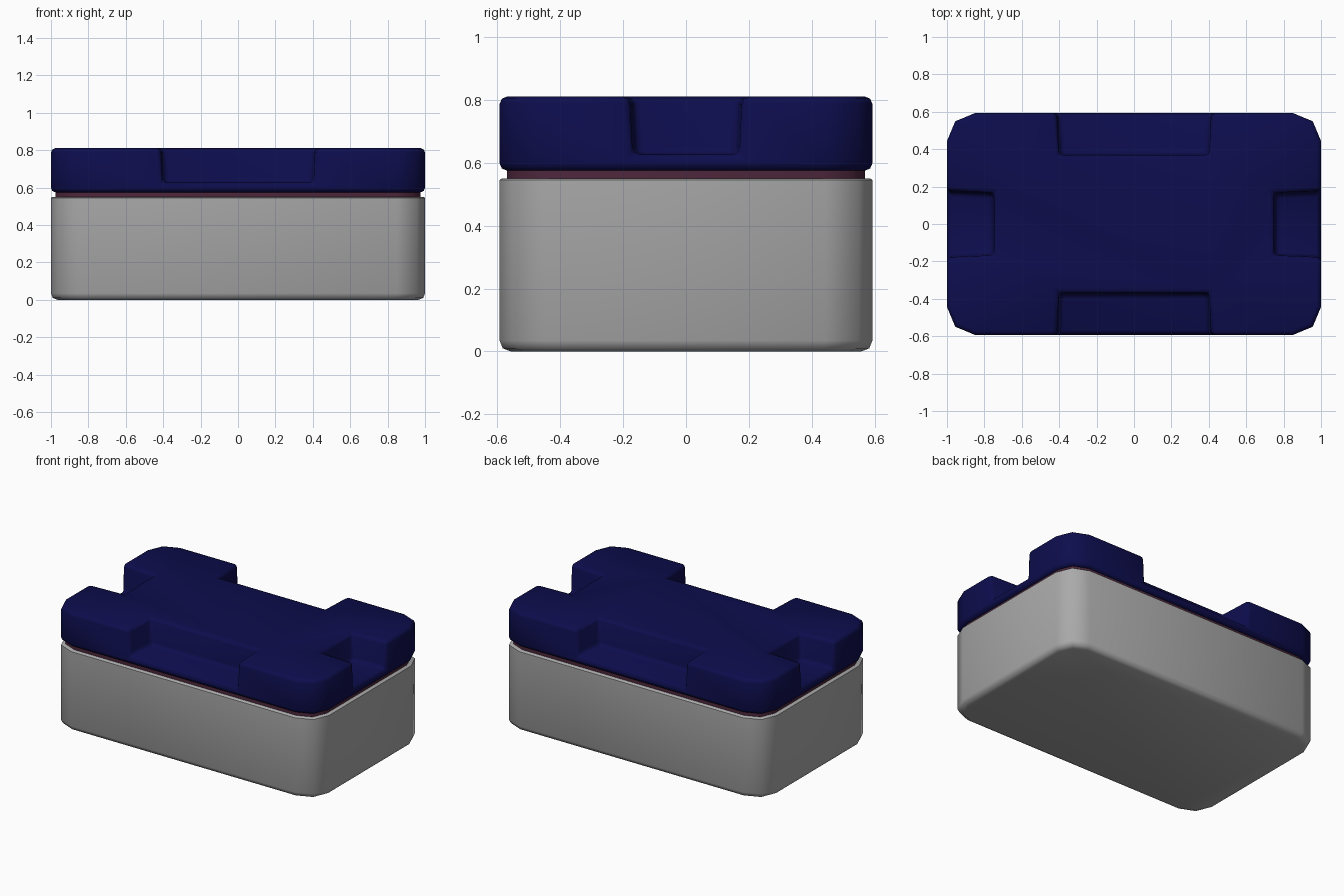
import bpy, bmesh, math

if "Cube" in bpy.data.objects:
    bpy.data.objects.remove(bpy.data.objects["Cube"])


def material(name, color):
    m = bpy.data.materials.new(name)
    m.diffuse_color = (*color, 1)
    m.use_nodes = True
    m.node_tree.nodes["Principled BSDF"].inputs["Base Color"].default_value = m.diffuse_color
    return m


GREY = material("light grey", (0.40, 0.40, 0.40))
NAVY = material("navy blue", (0.004, 0.004, 0.075))
MAROON = material("dark maroon", (0.075, 0.02, 0.045))


def outline(inset):
    """Rounded rectangle with two segments per corner."""
    hx, hy, r = 1 - inset, 0.593 - inset, 0.15 - inset * 0.6
    pts = []
    for q, (sx, sy) in enumerate([(1, 1), (-1, 1), (-1, -1), (1, -1)]):
        for k in range(3):
            a = math.radians(90 * q + 45 * k)
            pts.append((sx * (hx - r) + r * math.cos(a),
                        sy * (hy - r) + r * math.sin(a)))
    return pts


def loft(name, levels, mat):
    """Stack outlines given as (inset, z) and cap both ends."""
    bm = bmesh.new()
    rings = [[bm.verts.new((x, y, z)) for x, y in outline(i)] for i, z in levels]
    n = len(rings[0])
    for a, b in zip(rings, rings[1:]):
        for k in range(n):
            j = (k + 1) % n
            bm.faces.new((a[k], a[j], b[j], b[k]))
    bm.faces.new(rings[0][::-1])
    bm.faces.new(rings[-1])
    return finish(name, bm, mat)


def finish(name, bm, mat):
    bmesh.ops.recalc_face_normals(bm, faces=bm.faces)
    me = bpy.data.meshes.new(name)
    bm.to_mesh(me)
    bm.free()
    me.materials.append(mat)
    ob = bpy.data.objects.new(name, me)
    bpy.context.collection.objects.link(ob)
    return ob


def notch_cutter(name, angle, half, inner, outer, floor):
    """Tapered block pointing along -y, turned about z."""
    bm = bmesh.new()
    bmesh.ops.create_cube(bm, size=2)
    for v in bm.verts:
        out, up = v.co.y < 0, v.co.z > 0
        w = half + (0.015 if out else 0) + (0.012 if up else 0)
        y = -outer if out else -inner + (0.012 if up else 0)
        v.co = (math.copysign(w, v.co.x), y, 0.9 if up else floor)
    ob = finish(name, bm, NAVY)
    ob.rotation_euler.z = math.radians(angle)
    ob.hide_render = True
    ob.hide_viewport = True
    return ob


def shade(ob, degrees):
    bpy.ops.object.select_all(action='DESELECT')
    bpy.context.view_layer.objects.active = ob
    ob.select_set(True)
    bpy.ops.object.shade_smooth_by_angle(angle=math.radians(degrees))


# Lower box with a softened bottom edge
base = loft("base_box", [(0.036, 0), (0.010, 0.010), (0, 0.035),
                         (0, 0.545), (0.006, 0.55)], GREY)
shade(base, 50)

# Recessed seal between box and lid
seal = loft("seal", [(0.024, 0.545), (0.024, 0.58)], MAROON)
shade(seal, 50)

# Lid, notched on all four sides, then all hard edges rounded
lid = loft("lid", [(0, 0.575), (0, 0.811)], NAVY)
for side, angle, half, inner, outer in (("front", 0, 0.395, 0.375, 0.7),
                                        ("right", 90, 0.160, 0.755, 1.1),
                                        ("back", 180, 0.395, 0.375, 0.7),
                                        ("left", 270, 0.160, 0.755, 1.1)):
    cut = lid.modifiers.new(side, 'BOOLEAN')
    cut.operation = 'DIFFERENCE'
    cut.solver = 'EXACT'
    cut.object = notch_cutter(side + "_notch_cutter", angle, half, inner, outer, 0.627)
bevel = lid.modifiers.new("rounding", 'BEVEL')
bevel.width = 0.024
bevel.segments = 2
bevel.limit_method = 'ANGLE'
bevel.angle_limit = math.radians(60)

# Bake the lid modifiers and drop the cutters
graph = bpy.context.evaluated_depsgraph_get()
baked = bpy.data.meshes.new_from_object(lid.evaluated_get(graph))
lid.modifiers.clear()
lid.data = baked
for ob in list(bpy.data.objects):
    if ob.name.endswith("_cutter"):
        bpy.data.objects.remove(ob)
shade(lid, 50)
